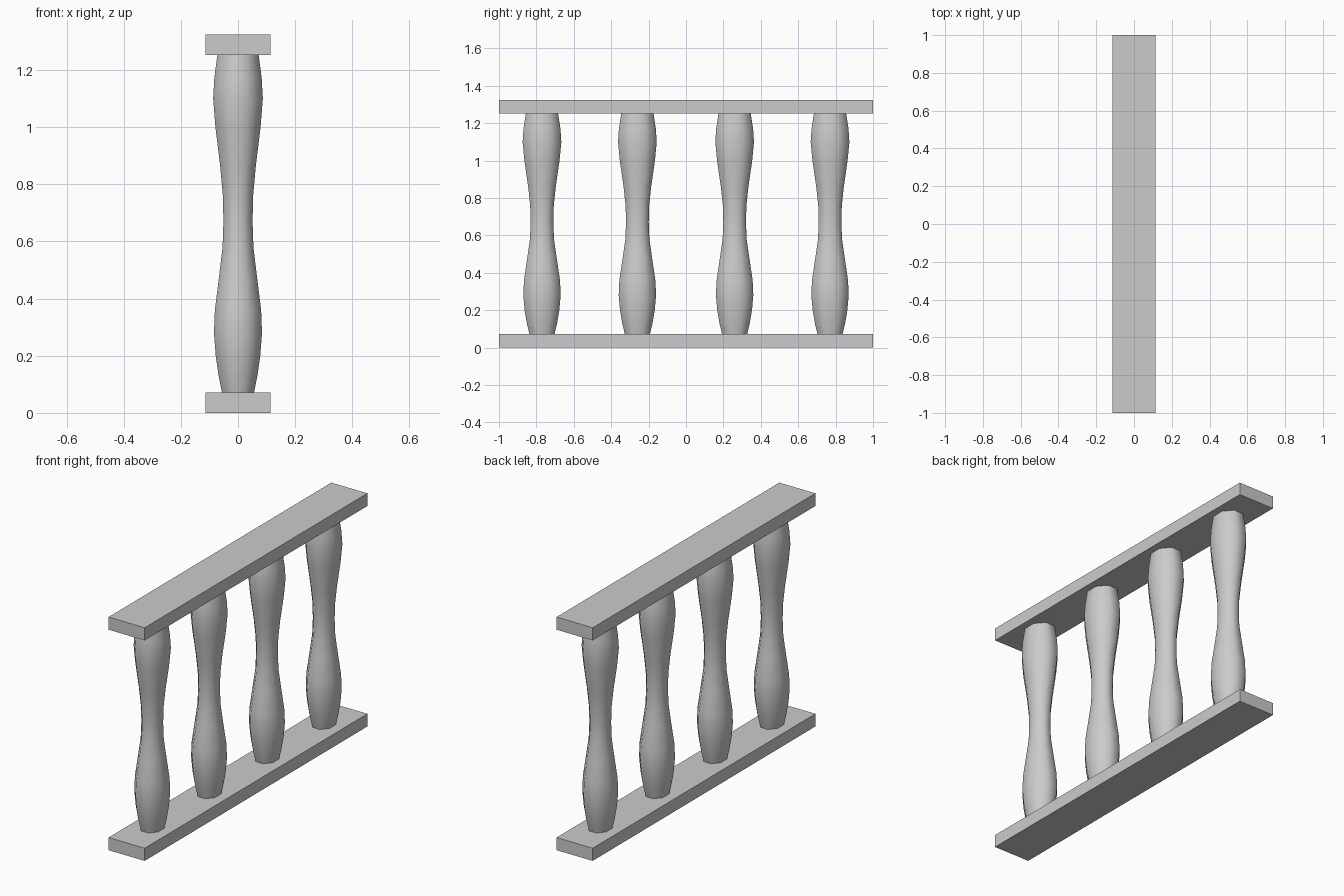
import bpy, bmesh, math

if "Cube" in bpy.data.objects:
    bpy.data.objects.remove(bpy.data.objects["Cube"])

RAIL_T = 0.072
HEIGHT = 1.325


def rail(name, z):
    bpy.ops.mesh.primitive_cube_add(size=1, location=(0, 0, z))
    ob = bpy.context.object
    ob.name = name
    ob.scale = (0.227, 2.0, RAIL_T)
    bpy.ops.object.transform_apply(location=False, rotation=False, scale=True)


# Profile of the baluster: (height, half width in x)
PROFILE = [(0.07, 0.056), (0.13, 0.068), (0.20, 0.078), (0.28, 0.084),
           (0.36, 0.081), (0.48, 0.066), (0.58, 0.054), (0.67, 0.051),
           (0.76, 0.053), (0.86, 0.062), (1.00, 0.079), (1.10, 0.087),
           (1.17, 0.083), (1.255, 0.072)]
SIDES = 8
STRETCH = 1.19  # section is slightly wider along y


def baluster_mesh():
    bm = bmesh.new()
    rings = []
    for z, w in PROFILE:
        r = w / math.cos(math.pi / SIDES)
        angles = [(i + 0.5) * 2 * math.pi / SIDES for i in range(SIDES)]
        rings.append([bm.verts.new((r * math.cos(a), r * STRETCH * math.sin(a), z))
                      for a in angles])
    for lo, hi in zip(rings, rings[1:]):
        for i in range(SIDES):
            j = (i + 1) % SIDES
            bm.faces.new((lo[i], lo[j], hi[j], hi[i])).smooth = True
    # end caps
    bm.faces.new(rings[0][::-1])
    bm.faces.new(rings[-1])
    me = bpy.data.meshes.new("baluster")
    bm.to_mesh(me)
    bm.free()
    return me


# Bottom and top rails
rail("bottom_rail", RAIL_T / 2)
rail("top_rail", HEIGHT - RAIL_T / 2)

# Four turned balusters
for n, y in enumerate((-0.77, -0.26, 0.26, 0.77)):
    ob = bpy.data.objects.new(f"baluster_{n + 1}", baluster_mesh())
    ob.location.y = y
    bpy.context.collection.objects.link(ob)
    bpy.ops.object.select_all(action='DESELECT')
    ob.select_set(True)
    bpy.context.view_layer.objects.active = ob
    bpy.ops.object.shade_smooth_by_angle(angle=math.radians(60))
